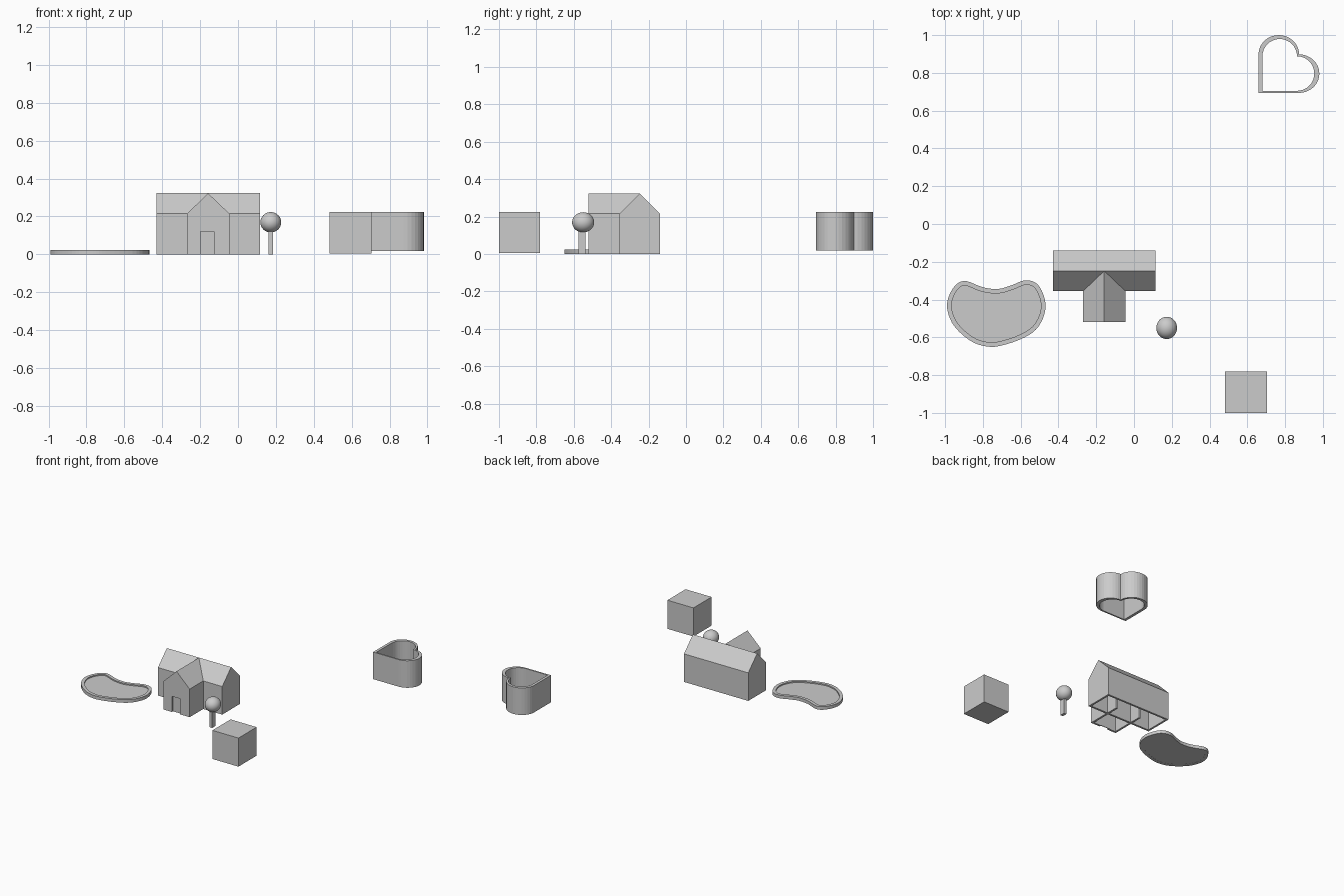
import bpy, bmesh, math
from mathutils import Vector

if "Cube" in bpy.data.objects:
    bpy.data.objects.remove(bpy.data.objects["Cube"])


def make(name, bm, smooth=False):
    bmesh.ops.recalc_face_normals(bm, faces=bm.faces)
    me = bpy.data.meshes.new(name)
    bm.to_mesh(me)
    bm.free()
    ob = bpy.data.objects.new(name, me)
    bpy.context.collection.objects.link(ob)
    if smooth:
        for p in me.polygons:
            p.use_smooth = True
    return ob


def box(name, x0, x1, y0, y1, z0, z1):
    pts = [(x0, y0), (x1, y0), (x1, y1), (x0, y1)]
    return prism(name, [(x, y, z0) for x, y in pts], (0, 0, z1 - z0))


def prism(name, pts, direction):
    bm = bmesh.new()
    f = bm.faces.new([bm.verts.new(p) for p in pts])
    r = bmesh.ops.extrude_face_region(bm, geom=[f], use_keep_orig=True)
    vs = [v for v in r["geom"] if isinstance(v, bmesh.types.BMVert)]
    bmesh.ops.translate(bm, verts=vs, vec=direction)
    return make(name, bm)


def ring(name, outer, inner, z0, z1):
    bm = bmesh.new()
    loops = [[bm.verts.new((x, y, z)) for x, y in pts]
             for pts, z in ((outer, z0), (outer, z1), (inner, z1), (inner, z0))]
    n = len(outer)
    for k in range(4):
        a, b = loops[k], loops[(k + 1) % 4]
        for i in range(n):
            j = (i + 1) % n
            bm.faces.new((a[i], a[j], b[j], b[i]))
    return make(name, bm)


def cut(ob, cutter):
    m = ob.modifiers.new("cut", "BOOLEAN")
    m.operation, m.solver, m.object = "DIFFERENCE", "EXACT", cutter
    cutter.hide_render = True
    cutter.hide_set(True)


def gable(c, half, base, eave, ridge):
    return [(c - half, base), (c + half, base), (c + half, eave), (c, ridge), (c - half, eave)]


# House: two hollow gabled wings, open underneath
T = 0.015
main = prism("house_main", [(-0.43, y, z) for y, z in gable(-0.2475, 0.1075, 0, 0.215, 0.323)], (0.545, 0, 0))
cut(main, prism("main_cutter", [(-0.43 + T, y, z) for y, z in gable(-0.2475, 0.1075 - T, -0.05, 0.209, 0.302)],
                (0.545 - 2 * T, 0, 0)))
wing = prism("house_front_wing", [(x, -0.52, z) for x, z in gable(-0.1575, 0.1115, 0, 0.215, 0.322)], (0, 0.271, 0))
cut(wing, prism("wing_cutter", [(x, -0.52 + T, z) for x, z in gable(-0.1575, 0.1115 - T, -0.05, 0.209, 0.301)],
                (0, 0.271, 0)))

# Doorway with a recessed door
cut(wing, box("door_cutter", -0.197, -0.126, -0.56, -0.50, -0.05, 0.12))
box("door", -0.20, -0.123, -0.507, -0.502, 0, 0.123)

# Tree
box("tree_trunk", 0.162, 0.184, -0.575, -0.537, 0, 0.13)
bm = bmesh.new()
bmesh.ops.create_uvsphere(bm, u_segments=32, v_segments=16, radius=1)
bmesh.ops.scale(bm, verts=bm.verts, vec=(0.055, 0.059, 0.054))
bmesh.ops.translate(bm, verts=bm.verts, vec=(0.173, -0.55, 0.169))
make("tree_crown", bm, True)

# Cube block
box("cube_block", 0.483, 0.704, -1.0, -0.78, 0.005, 0.224)


# Heart-shaped open wall
def heart(x, y, sx, sy, n=16):
    pts = [(x, y)]
    for i in range(n + 1):
        a = -math.pi / 2 + math.pi * i / n
        pts.append((x + sx + sx / 2 * math.cos(a), y + sy / 2 + sy / 2 * math.sin(a)))
    for i in range(1, n + 1):
        a = math.pi * i / n
        pts.append((x + sx / 2 + sx / 2 * math.cos(a), y + sy + sy / 2 * math.sin(a)))
    return pts


h = ring("heart_wall", heart(0.659, 0.694, 0.215, 0.204), heart(0.68, 0.705, 0.183, 0.183), 0.017, 0.224)

# Pond: kidney outline, smoothed by a closed spline
key = [(-0.99, -0.44), (-0.975, -0.37), (-0.935, -0.315), (-0.885, -0.303), (-0.80, -0.335), (-0.72, -0.344),
       (-0.65, -0.325), (-0.575, -0.298), (-0.51, -0.32), (-0.472, -0.40), (-0.475, -0.48), (-0.52, -0.56),
       (-0.60, -0.61), (-0.70, -0.643), (-0.765, -0.65), (-0.84, -0.632), (-0.91, -0.585), (-0.965, -0.52)]
outline = []
n = len(key)
for i in range(n):
    p0, p1, p2, p3 = (Vector(key[(i + k) % n]) for k in (-1, 0, 1, 2))
    for s in range(4):
        t = s / 4
        outline.append(0.5 * (2 * p1 + (p2 - p0) * t + (2 * p0 - 5 * p1 + 4 * p2 - p3) * t * t
                              + (3 * p1 - p0 - 3 * p2 + p3) * t ** 3))
inner = []
for i, p in enumerate(outline):
    d = (outline[(i + 1) % len(outline)] - outline[i - 1]).normalized()
    inner.append(p + 0.024 * Vector((d.y, -d.x)))
ring("pond_rim", outline, inner, 0, 0.024)
prism("pond_water", [(p.x, p.y, 0.001) for p in inner], (0, 0, 0.014))
